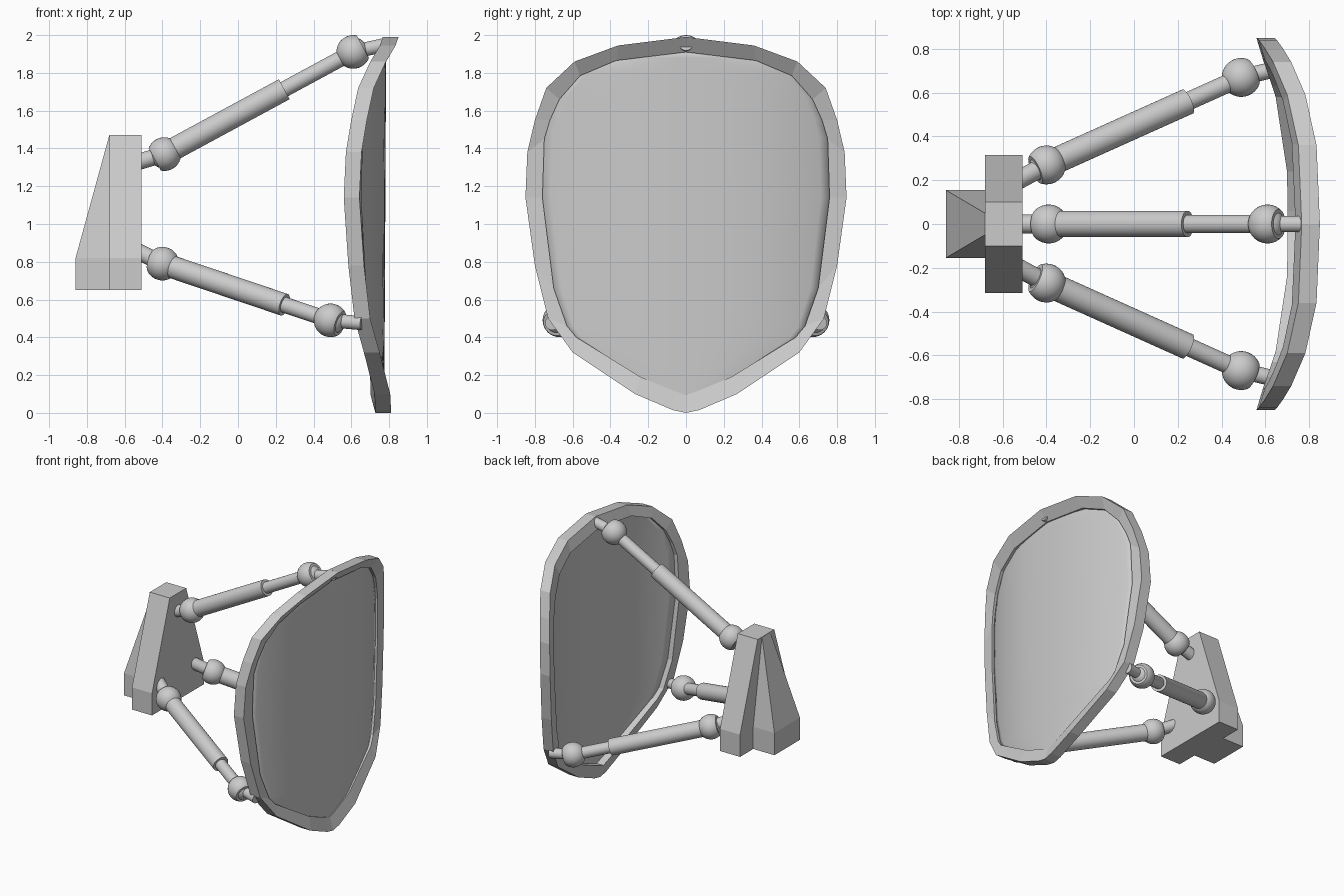
import bpy, bmesh, math
from mathutils import Vector

if "Cube" in bpy.data.objects:
    bpy.data.objects.remove(bpy.data.objects["Cube"])

grey = bpy.data.materials.new("plain grey")
grey.diffuse_color = (0.6, 0.6, 0.6, 1)
grey.use_nodes = True
grey.node_tree.nodes["Principled BSDF"].inputs["Base Color"].default_value = grey.diffuse_color


def finish(name, bm, smooth=None):
    bmesh.ops.recalc_face_normals(bm, faces=bm.faces)
    me = bpy.data.meshes.new(name)
    bm.to_mesh(me)
    bm.free()
    me.materials.append(grey)
    ob = bpy.data.objects.new(name, me)
    bpy.context.collection.objects.link(ob)
    if smooth:
        bpy.ops.object.select_all(action='DESELECT')
        ob.select_set(True)
        bpy.context.view_layer.objects.active = ob
        bpy.ops.object.shade_smooth_by_angle(angle=math.radians(smooth))
    return ob


def loft(name, rings, caps=True, closed=False):
    """Join equal rings of points with quads."""
    bm = bmesh.new()
    rows = [[bm.verts.new(p) for p in r] for r in rings]
    n = len(rows[0])
    pairs = list(zip(rows, rows[1:])) + ([(rows[-1], rows[0])] if closed else [])
    for a, b in pairs:
        for i in range(n):
            j = (i + 1) % n
            bm.faces.new((a[i], a[j], b[j], b[i]))
    if caps:
        bm.faces.new(rows[0])
        bm.faces.new(rows[-1])
    return finish(name, bm)


def place(ob, centre, axis):
    ob.location = centre
    ob.rotation_mode = 'QUATERNION'
    ob.rotation_quaternion = Vector(axis).to_track_quat('Z', 'Y')


def rod(name, a, b, r):
    a, b = Vector(a), Vector(b)
    bm = bmesh.new()
    bmesh.ops.create_cone(bm, cap_ends=True, segments=32, radius1=r, radius2=r,
                          depth=(b - a).length)
    place(finish(name, bm, 40), (a + b) / 2, b - a)


def ball_joint(name, centre, axis):
    # Socket opens on the side away from the tube, with the ball inside
    bm = bmesh.new()
    bmesh.ops.create_uvsphere(bm, u_segments=32, v_segments=20, radius=0.089)
    cut = bmesh.ops.bisect_plane(bm, geom=bm.verts[:] + bm.edges[:] + bm.faces[:],
                                 plane_co=(0, 0, -0.058), plane_no=(0, 0, -1),
                                 clear_outer=True)
    bmesh.ops.holes_fill(bm, edges=[e for e in bm.edges if e.is_boundary])
    place(finish(name + "_socket", bm, 40), centre, axis)
    bm = bmesh.new()
    bmesh.ops.create_uvsphere(bm, u_segments=32, v_segments=20, radius=0.077)
    place(finish(name + "_ball", bm, 40), centre, axis)


def strut(name, anchor, ball1, ball2, mount, t):
    b1, b2 = Vector(ball1), Vector(ball2)
    rod(name + "_wall_stub", anchor, b1, 0.043)
    ball_joint(name + "_inner_joint", b1, b2 - b1)
    rod(name + "_sleeve", b1, b1.lerp(b2, t), 0.06)
    rod(name + "_piston", b1.lerp(b2, t - 0.05), b2, 0.042)
    ball_joint(name + "_outer_joint", b2, b1 - b2)
    rod(name + "_shield_stub", b2, mount, 0.037)


# Wall bracket: tapered plate and rear fin
plate = [(-0.315, 0.65), (0.315, 0.65), (0.315, 0.82), (0.10, 1.47), (-0.10, 1.47), (-0.315, 0.82)]
loft("bracket_plate", [[(x, y, z) for y, z in plate] for x in (-0.68, -0.51)])
loft("bracket_fin", [[(x, -w, z), (x, w, z), (-0.66, w, z), (-0.66, -w, z)]
                     for x, w, z in ((-0.86, 0.155, 0.65), (-0.86, 0.155, 0.82), (-0.682, 0.05, 1.468))])

# Three telescopic struts
strut("top_strut", (-0.54, 0, 1.325), (-0.39, 0, 1.37), (0.61, 0, 1.911), (0.81, 0, 1.955), 0.635)
for side, s in (("left", 1), ("right", -1)):
    strut(side + "_strut", (-0.54, 0.195 * s, 0.86), (-0.40, 0.27 * s, 0.79),
          (0.49, 0.67 * s, 0.49), (0.655, 0.71 * s, 0.475), 0.725)

# Shield outlines (y, z) down one side: outer and inner edge of the rim
outer = [(0, 1.99), (0.36, 1.945), (0.59, 1.86), (0.74, 1.72), (0.80, 1.55), (0.84, 1.38), (0.85, 1.14),
         (0.80, 0.78), (0.73, 0.50), (0.60, 0.32), (0.27, 0.10), (0.07, 0.015), (0, 0)]
inner = [(0, 1.91), (0.37, 1.865), (0.56, 1.785), (0.67, 1.66), (0.72, 1.55), (0.75, 1.45), (0.76, 1.14),
         (0.70, 0.66), (0.63, 0.46), (0.58, 0.40), (0.24, 0.19), (0.06, 0.115), (0, 0.095)]


def bow(y, z):
    return 0.83 - 0.19 * (abs(y) / 0.85) ** 3 + 0.02 * (z - 1)


def ring(half, offset):
    full = half + [(-y, z) for y, z in half[-2:0:-1]]
    return [(bow(y, z) - offset(z), y, z) for y, z in full]


# Shield rim
loft("shield_rim", [ring(outer, lambda z: 0), ring(inner, lambda z: 0.03 + 0.012 * z),
                    ring(inner, lambda z: 0.11), ring(outer, lambda z: 0.083)],
     caps=False, closed=True)

# Curved shield panel, tucked slightly into the rim
bm = bmesh.new()
N = 24
rows = []
for y, z in inner:
    w, h = max(y * 1.02, 0.004), 1.0 + (z - 1.0) * 1.015
    row = []
    for i in range(N + 1):
        v = w * (2 * i / N - 1)
        row.append(bm.verts.new((0.772 - 0.19 * (abs(v) / 0.85) ** 2.5 + 0.005 * (h - 1), v, h)))
    rows.append(row)
for a, b in zip(rows, rows[1:]):
    for i in range(N):
        bm.faces.new((a[i], a[i + 1], b[i + 1], b[i]))
panel = finish("shield_panel", bm, 40)
mod = panel.modifiers.new("thickness", 'SOLIDIFY')
mod.thickness = 0.015
mod.offset = 0
